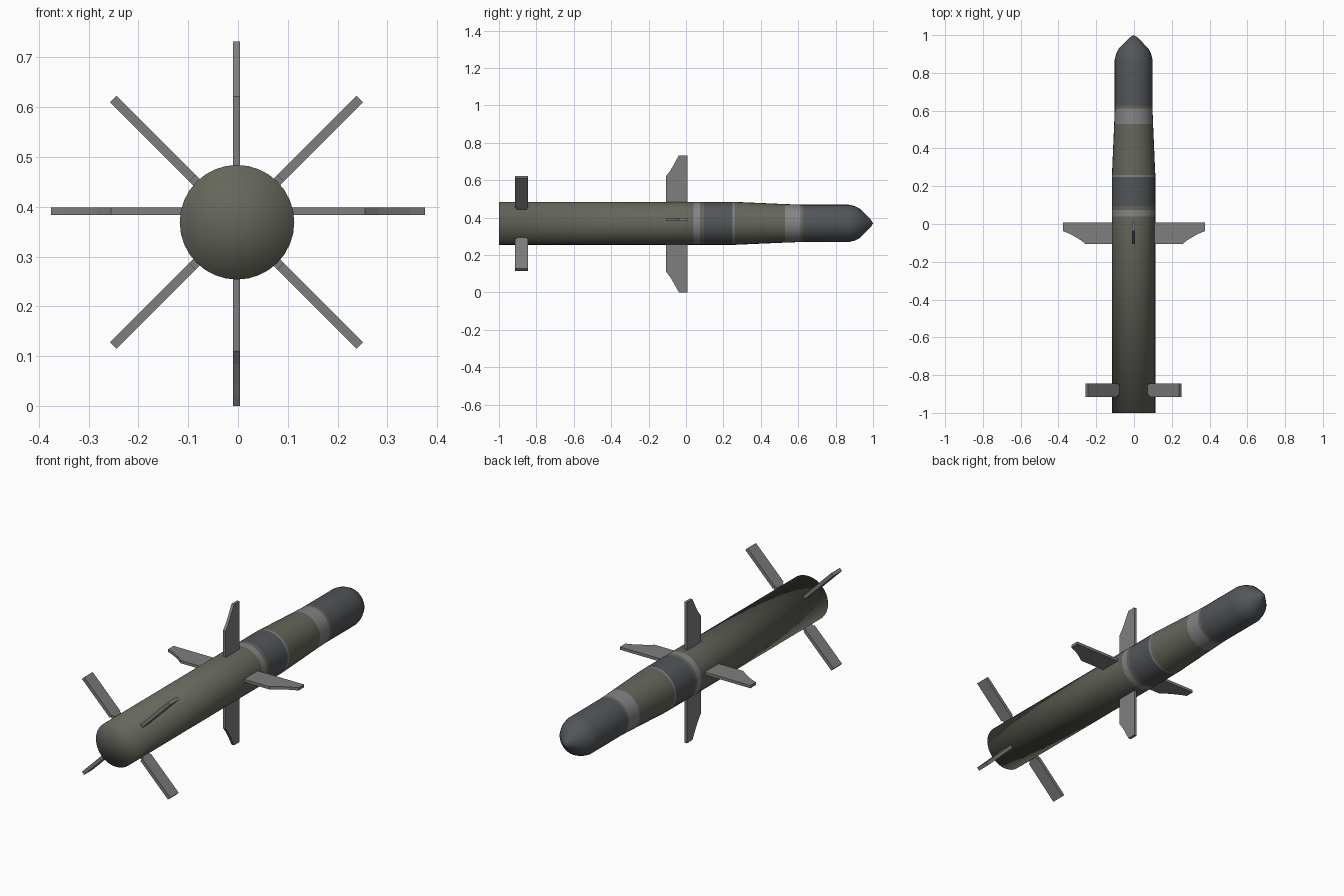
import bpy, bmesh
from math import pi, cos, sin
from mathutils import Matrix

if "Cube" in bpy.data.objects:
    bpy.data.objects.remove(bpy.data.objects["Cube"])

CX, CZ = -0.002, 0.369   # long axis of the body


def material(name, rgb):
    m = bpy.data.materials.new(name)
    m.diffuse_color = (*rgb, 1)
    m.use_nodes = True
    m.node_tree.nodes["Principled BSDF"].inputs["Base Color"].default_value = m.diffuse_color
    return m


OLIVE = material("olive", (0.13, 0.132, 0.105))
DARK = material("dark_grey", (0.085, 0.093, 0.1))
LIGHT = material("light_grey", (0.23, 0.23, 0.23))
FIN = material("fin_grey", (0.21, 0.21, 0.21))
MATS = [OLIVE, DARK, LIGHT]


def add_object(name, bm, mats):
    bmesh.ops.recalc_face_normals(bm, faces=bm.faces)
    mesh = bpy.data.meshes.new(name)
    bm.to_mesh(mesh)
    bm.free()
    for m in mats:
        mesh.materials.append(m)
    ob = bpy.data.objects.new(name, mesh)
    bpy.context.collection.objects.link(ob)
    return ob


def lathe(name, rings, sides=32):
    """rings: (y, radius, material index of the band that follows)"""
    bm = bmesh.new()
    prev, prev_mat = None, 0
    for y, r, mat in rings:
        if r == 0:
            loop = [bm.verts.new((CX, y, CZ))] * sides
        else:
            loop = [bm.verts.new((CX + r * cos(2 * pi * i / sides), y,
                                  CZ + r * sin(2 * pi * i / sides))) for i in range(sides)]
        if prev:
            for i in range(sides):
                j = (i + 1) % sides
                quad = list(dict.fromkeys((prev[i], prev[j], loop[j], loop[i])))
                f = bm.faces.new(quad)
                f.material_index = prev_mat
                f.smooth = True
        prev, prev_mat = loop, mat
    return add_object(name, bm, MATS)


def fin(name, outline, thick, angle, cx, cz):
    """outline: (distance from axis, y); extruded, then turned about the y axis"""
    bm = bmesh.new()
    face = bm.faces.new([bm.verts.new((r, y, -thick / 2)) for r, y in outline])
    ext = bmesh.ops.extrude_face_region(bm, geom=[face])
    top = [v for v in ext["geom"] if isinstance(v, bmesh.types.BMVert)]
    bmesh.ops.translate(bm, verts=top, vec=(0, 0, thick))
    bm.transform(Matrix.Translation((cx, 0, cz)) @ Matrix.Rotation(-angle, 4, 'Y'))
    return add_object(name, bm, [FIN])


# Body: flat tail, straight tube, coloured bands, slight taper, blunt nose
lathe("body", [
    (-1.0, 0, 0), (-1.0, 0.115, 0), (0.04, 0.115, 2), (0.075, 0.115, 0),
    (0.095, 0.115, 1), (0.248, 0.115, 2), (0.26, 0.115, 0), (0.30, 0.113, 0),
    (0.53, 0.103, 2), (0.612, 0.1, 0), (0.628, 0.1, 1), (0.87, 0.1, 1),
    (0.9, 0.093, 1), (0.927, 0.08, 1), (0.96, 0.048, 1), (0.988, 0.02, 1), (1.0, 0, 1)])

# Middle wings: four swept blades in a cross
WING = [(0.08, 0.007), (0.08, -0.107), (0.255, -0.107), (0.283, -0.085),
        (0.322, -0.062), (0.345, -0.05), (1.0, -0.038), (1.0, 0.007)]
for k, (label, span, z) in enumerate([("right", 0.375, 0.391), ("top", 0.366, 0.366),
                                      ("left", 0.375, 0.391), ("bottom", 0.366, 0.366)]):
    pts = [(min(r, span), y) for r, y in WING]
    fin("wing_" + label, pts, 0.0145, k * pi / 2, 0 if k % 2 == 0 else -0.003, z)

# Tail fins: four diagonal blades on narrower root tabs
TAIL = [(0.1, -0.85), (0.1, -0.905), (0.125, -0.905), (0.125, -0.915),
        (0.35, -0.915), (0.35, -0.845), (0.125, -0.845), (0.125, -0.85)]
for k in range(4):
    fin("tail_fin_%d" % (k + 1), TAIL, 0.018, pi / 4 + k * pi / 2, -0.003, CZ)
